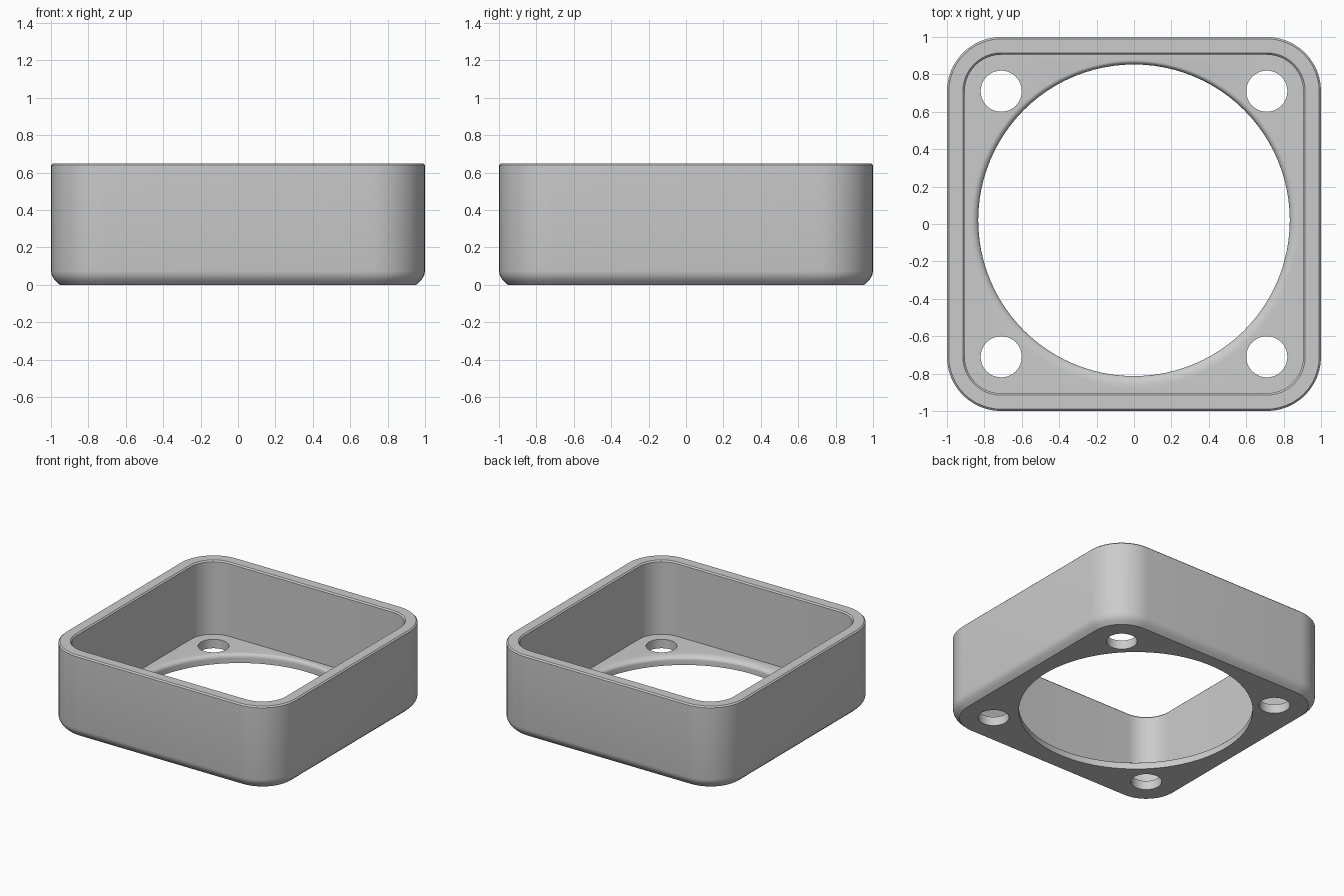
import bpy
import bmesh
from math import cos, sin, pi, radians

cube = bpy.data.objects.get("Cube")
if cube:
    bpy.data.objects.remove(cube, do_unlink=True)

grey = bpy.data.materials.new("plain grey")
grey.use_nodes = True
GREY = (0.6, 0.6, 0.6, 1)
grey.diffuse_color = GREY
grey.node_tree.nodes["Principled BSDF"].inputs["Base Color"].default_value = GREY

CORNER = 0.71      # centre of corner arcs and of screw holes
FLOOR = 0.07
HEIGHT = 0.65


def rounded_square(half, z, steps=12):
    """Ring of points around a square with concentric rounded corners."""
    r = half - CORNER
    ring = []
    for q, (sx, sy) in enumerate(((1, 1), (-1, 1), (-1, -1), (1, -1))):
        for i in range(steps + 1):
            a = (q + i / steps) * pi / 2
            ring.append((sx * CORNER + r * cos(a), sy * CORNER + r * sin(a), z))
    return ring


def circle(radius, z, cx=0, cy=0, steps=96):
    return [(cx + radius * cos(2 * pi * i / steps),
             cy + radius * sin(2 * pi * i / steps), z) for i in range(steps)]


def loft(name, rings):
    """Closed solid through rings of equal point count."""
    bm = bmesh.new()
    loops = [[bm.verts.new(p) for p in ring] for ring in rings]
    n = len(loops[0])
    for low, high in zip(loops, loops[1:]):
        for i in range(n):
            j = (i + 1) % n
            bm.faces.new((low[i], low[j], high[j], high[i]))
    bm.faces.new(loops[0][::-1])
    bm.faces.new(loops[-1])
    bmesh.ops.recalc_face_normals(bm, faces=bm.faces[:])
    mesh = bpy.data.meshes.new(name)
    bm.to_mesh(mesh)
    bm.free()
    mesh.materials.append(grey)
    obj = bpy.data.objects.new(name, mesh)
    bpy.context.collection.objects.link(obj)
    return obj


# Square tray: eased bottom edge, outer wall, bevelled rim, inner wall, floor
profile = [(0.952, 0), (0.972, 0.018), (0.986, 0.034), (0.996, 0.053), (1, 0.075),
           (1, HEIGHT - 0.01), (0.99, HEIGHT), (0.915, HEIGHT),
           (0.905, HEIGHT - 0.01), (0.905, FLOOR)]
tray = loft("square_tray", [rounded_square(half, z) for half, z in profile])

# Large round opening, straight lip below and rounded flare above
LIP, FLARE = 0.833, 0.042
rings = [circle(LIP, -0.1, cy=0.02)]
for i in range(9):
    a = i / 8 * pi / 2
    t = 1 - cos(a)
    rings.append(circle(LIP + FLARE * t, 0.038 + (FLOOR - 0.038) * sin(a),
                        cy=0.02 * (1 - t)))
rings.append(circle(LIP + FLARE, 0.2))
cutters = [loft("opening_cutter", rings)]

# Four corner screw holes
for sx in (-1, 1):
    for sy in (-1, 1):
        cutters.append(loft("screw_hole_cutter",
                            [circle(0.11, z, sx * CORNER, sy * CORNER, 48)
                             for z in (-0.1, 0.2)]))

# Cut the openings, then drop the cutters
bpy.context.view_layer.objects.active = tray
for cutter in cutters:
    cutter.hide_render = True
    mod = tray.modifiers.new("cut", "BOOLEAN")
    mod.operation = "DIFFERENCE"
    mod.solver = "EXACT"
    mod.object = cutter
    bpy.ops.object.modifier_apply(modifier=mod.name)
    bpy.data.objects.remove(cutter, do_unlink=True)

bpy.ops.object.select_all(action="DESELECT")
tray.select_set(True)
bpy.ops.object.shade_smooth_by_angle(angle=radians(30))
